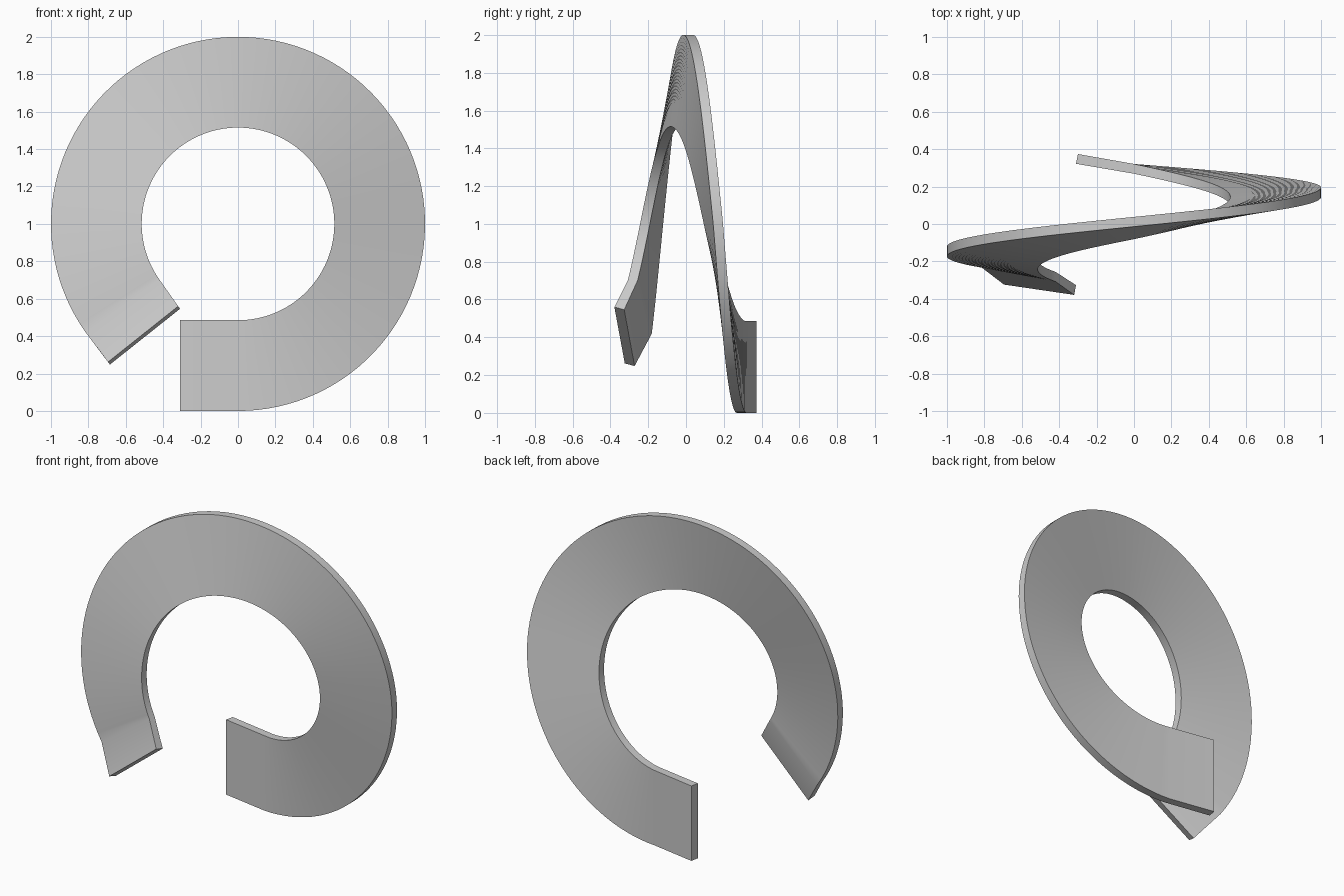
import bpy, bmesh, math

if "Cube" in bpy.data.objects:
    bpy.data.objects.remove(bpy.data.objects["Cube"])

R_OUT, R_IN, ZC, HALF = 1.0, 0.515, 1.0, 0.026
START, END, STEPS = -90.0, 215.5, 100

# depth (y) of outer and inner edge along the sweep angle
ANGLES = [-90, 0, 90, 180, 215.5]
Y_OUT = [0.295, 0.17, 0.012, -0.147, -0.207]
Y_IN = [0.295, 0.12, -0.055, -0.217, -0.282]


def interp(a, ys):
    for i in range(len(ANGLES) - 1):
        if a <= ANGLES[i + 1] + 1e-6:
            f = (a - ANGLES[i]) / (ANGLES[i + 1] - ANGLES[i])
            return ys[i] + f * (ys[i + 1] - ys[i])
    return ys[-1]


def section(outer, inner, shift=(0, 0)):
    """Four corners: front and back of the outer and inner edge."""
    (xo, yo, zo), (xi, yi, zi) = outer, inner
    sx, sz = shift
    return [(xo, yo - HALF, zo), (xi, yi - HALF, zi),
            (xi + sx, yi + HALF, zi + sz), (xo + sx, yo + HALF, zo + sz)]


def ring_section(a):
    c, s = math.cos(math.radians(a)), math.sin(math.radians(a))
    return section((R_OUT * c, interp(a, Y_OUT), ZC + R_OUT * s),
                   (R_IN * c, interp(a, Y_IN), ZC + R_IN * s))


# straight lead-in tab, spiral sweep, straight lead-out tab
sections = [section((-0.31, 0.348, 0), (-0.31, 0.348, 0.485), (0.01, 0))]
sections += [ring_section(START + (END - START) * i / STEPS) for i in range(STEPS + 1)]
sections += [section((-0.695, -0.298, 0.262), (-0.32, -0.353, 0.56), (0.01, -0.014))]

bm = bmesh.new()
loops = [[bm.verts.new(p) for p in sec] for sec in sections]
for a, b in zip(loops, loops[1:]):
    for k in range(4):
        n = (k + 1) % 4
        bm.faces.new((a[k], a[n], b[n], b[k]))
bm.faces.new(loops[0])
bm.faces.new(loops[-1])
bmesh.ops.recalc_face_normals(bm, faces=bm.faces)
mesh = bpy.data.meshes.new("spiral_band")
bm.to_mesh(mesh)
bm.free()

band = bpy.data.objects.new("spiral_band", mesh)
bpy.context.collection.objects.link(band)
bpy.context.view_layer.objects.active = band
band.select_set(True)
bpy.ops.object.shade_smooth_by_angle(angle=math.radians(20))
